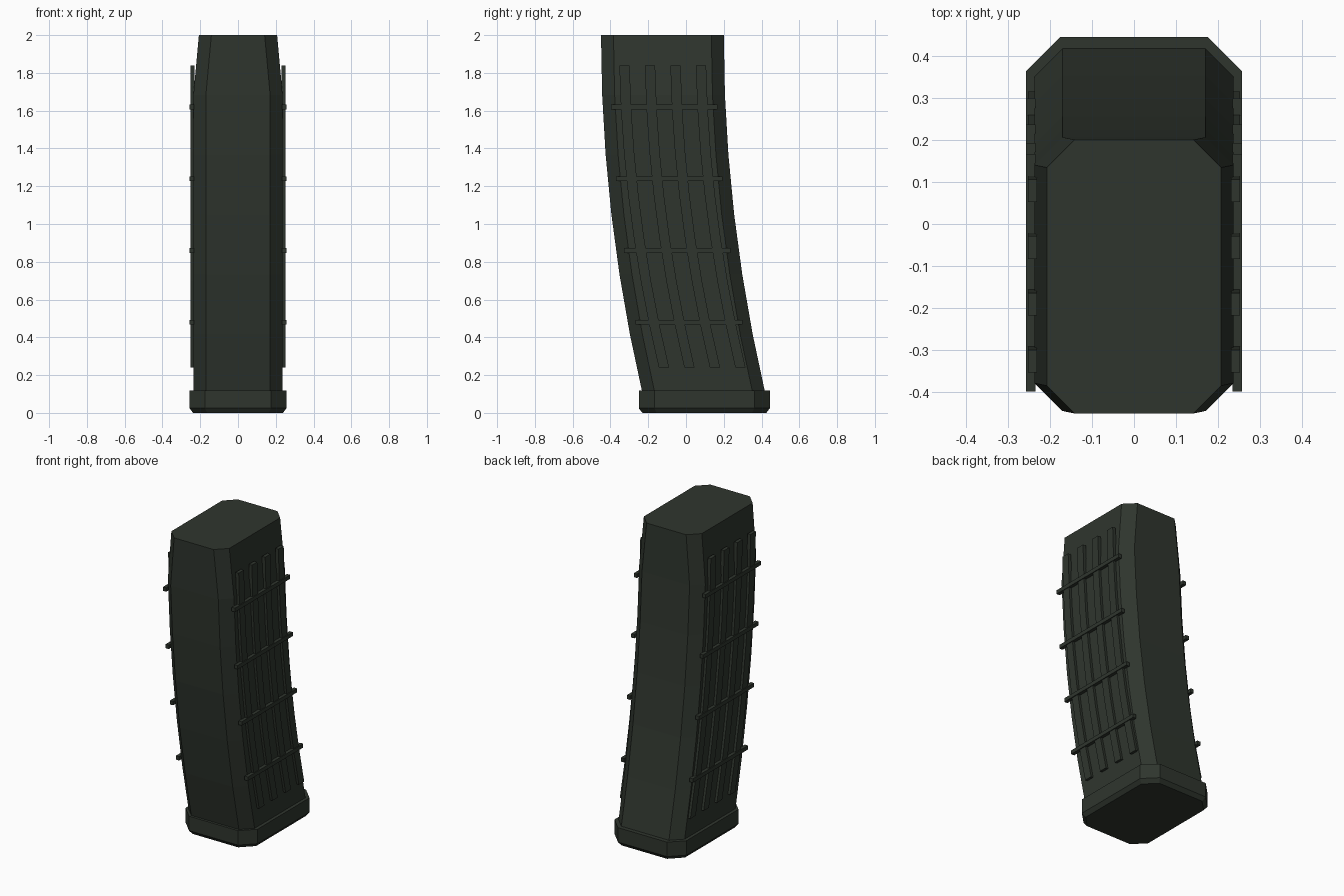
import bpy

if "Cube" in bpy.data.objects:
    bpy.data.objects.remove(bpy.data.objects["Cube"])

mat = bpy.data.materials.new("dark olive polymer")
mat.diffuse_color = (0.028, 0.036, 0.027, 1)
mat.use_nodes = True
mat.node_tree.nodes["Principled BSDF"].inputs["Base Color"].default_value = mat.diffuse_color


def loft(name, rings):
    """Closed solid through a list of equal-length vertex rings."""
    n = len(rings[0])
    verts = [v for r in rings for v in r]
    faces = [tuple(reversed(range(n)))]
    for k in range(len(rings) - 1):
        a, b = k * n, (k + 1) * n
        for i in range(n):
            j = (i + 1) % n
            faces.append((a + i, a + j, b + j, b + i))
    faces.append(tuple(range(len(verts) - n, len(verts))))
    me = bpy.data.meshes.new(name)
    me.from_pydata(verts, [], faces)
    me.materials.append(mat)
    ob = bpy.data.objects.new(name, me)
    bpy.context.collection.objects.link(ob)
    return ob


def octagon(hx, hy, c, cy, z):
    """Rectangle with chamfered corners, counter-clockwise."""
    pts = [(hx - c, -hy), (hx, -hy + c), (hx, hy - c), (hx - c, hy),
           (-hx + c, hy), (-hx, hy - c), (-hx, -hy + c), (-hx + c, -hy)]
    return [(x, y + cy, z) for x, y in pts]


def curve_y(z, k=0.061):
    """Fore-aft centre of the curved body at a given height."""
    return -0.125 + k * (2 - z) ** 2


# curved body, narrowing at the top section
body = []
for i in range(7):
    z = 0.1 + 1.9 * i / 6
    hx = 0.207 if i == 6 else 0.236
    body.append(octagon(hx, 0.325, 0.066, curve_y(z), z))
loft("curved_body", body)

# base plate with a bevelled lower edge
loft("base_plate", [octagon(0.238, 0.328, 0.075, 0.097, 0),
                    octagon(0.257, 0.347, 0.082, 0.097, 0.025),
                    octagon(0.257, 0.347, 0.082, 0.097, 0.118)])

for side, s in (("right", 1), ("left", -1)):
    # lengthwise ribs that follow the curve
    x0, x1 = sorted((s * 0.230, s * 0.252))
    for r in range(4):
        off = (r - 1.5) * 0.135
        rings = []
        for i in range(8):
            z = 0.24 + 1.6 * i / 7
            y = curve_y(z, 0.068) + off
            rings.append([(x0, y - 0.027, z), (x1, y - 0.027, z),
                          (x1, y + 0.027, z), (x0, y + 0.027, z)])
        loft(f"{side}_rib_{r + 1}", rings)
    # crosswise bars
    x0, x1 = sorted((s * 0.234, s * 0.257))
    for b in range(4):
        z = 0.48 + 0.38 * b
        y = curve_y(z)
        loft(f"{side}_crossbar_{b + 1}",
             [[(x0, y - 0.282, h), (x1, y - 0.282, h),
               (x1, y + 0.282, h), (x0, y + 0.282, h)]
              for h in (z - 0.0125, z + 0.0125)])
